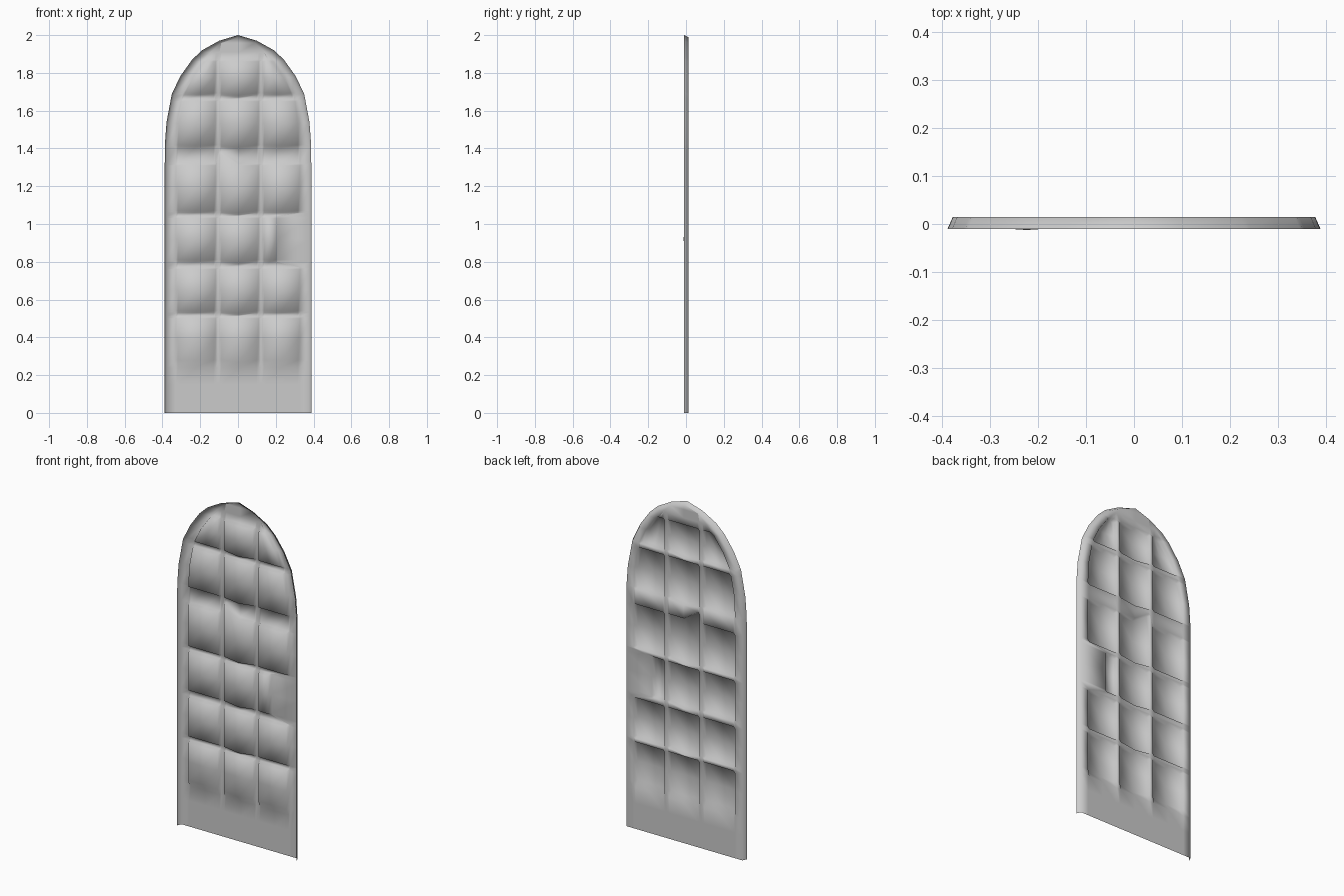
import bpy, bmesh

cube = bpy.data.objects.get("Cube")
if cube:
    bpy.data.objects.remove(cube)

BACK, FRONT, CORNER, BULGE = 0.0145, -0.0105, -0.006, -0.0108
WALL = 0.01

# Half outline of the arch as (height, half width)
ARCH = [(0, .388), (1.3, .388), (1.43, .387), (1.53, .38), (1.69, .35), (1.78, .307),
        (1.87, .243), (1.92, .19), (1.97, .10), (2.0, 0)]
# Bottom and top of each row of raised panels
ROWS = [(.28, .50), (.54, .76), (.81, 1.03), (1.07, 1.31), (1.42, 1.655), (1.70, 1.87)]


def half_width(z):
    for (z0, w0), (z1, w1) in zip(ARCH, ARCH[1:]):
        if z <= z1:
            return w0 + (w1 - w0) * (z - z0) / (z1 - z0)
    return 0


# Each level: (height, panel row or None, kind)
levels = [(0, None, "flat"), (.15, None, "flat")]
for r, (lo, hi) in enumerate(ROWS):
    foot = .04 if r == 0 else WALL
    levels += [(lo - foot, r, "base"), (lo, r, "edge"), ((lo + hi) / 2, r, "mid"),
               (hi, r, "edge"), (hi + WALL, r, "base")]
levels += [(z, None, "flat") for z in (1.92, 1.97, 2.0)]


def level_points(z, row, kind):
    """One horizontal line of points across the sheet, from right to left."""
    w = half_width(z)
    drop = .012 * max(0, (z - 1.3) / .7)
    zb = z - drop
    rim = max(0, w - .011)
    pts = [(-w, FRONT, z), (-rim, BACK, zb)]
    spans = []
    for side in (-1, 0, 1):
        if side == 0:
            spans.append((-.088, .1))
            continue
        outer = min(.318, w - .065)
        if row == 2 and side == 1:
            outer = .2
        outer = max(outer, .135)
        spans.append((-outer, -.128) if side < 0 else (.138, outer))
    for i, (a, b) in enumerate(spans):
        raised = kind in ("edge", "mid") and b - a > .02
        centre = BULGE if kind == "mid" else CORNER
        if i == 0 and row == 2 and kind == "mid":
            centre = -.0125
        ys = (CORNER, centre, CORNER) if raised else (BACK,) * 3
        xs = (a - WALL, a, (a + b) / 2, b, b + WALL)
        for k, (x, y) in enumerate(zip(xs, (BACK, *ys, BACK))):
            x = max(-rim, min(rim, x))
            # slanted top of the middle panel in the fourth row
            lift = .06 if i == 1 and k < 2 and row == 3 and z > 1.3 else 0
            # rounded foot of the middle column
            dip = .012 if i == 1 and k == 2 and kind in ("edge", "base") and z in (
                ROWS[row][0], ROWS[row][0] - WALL) else 0
            pts.append((x, y, zb + lift - dip))
    return pts + [(rim, BACK, zb), (w, FRONT, z)]


# Embossed sheet with a flared rim
bm = bmesh.new()
cache = {}


def vert(p):
    key = tuple(round(c, 4) for c in p)
    if key not in cache:
        cache[key] = bm.verts.new(p)
    return cache[key]


grid = [[vert(p) for p in level_points(*lv)] for lv in levels]
for low, high in zip(grid, grid[1:]):
    for i in range(len(low) - 1):
        ring = list(dict.fromkeys((low[i], low[i + 1], high[i + 1], high[i])))
        if len(ring) > 2 and not bm.faces.get(ring):
            bm.faces.new(ring)
for f in bm.faces:
    f.smooth = True

mesh = bpy.data.meshes.new("arched_panel")
bm.to_mesh(mesh)
bm.free()
panel = bpy.data.objects.new("arched_panel", mesh)
bpy.context.collection.objects.link(panel)

# Plain grey surface
grey = bpy.data.materials.new("plain_grey")
grey.use_nodes = True
grey.diffuse_color = (.6, .6, .6, 1)
grey.node_tree.nodes["Principled BSDF"].inputs["Base Color"].default_value = (.6, .6, .6, 1)
mesh.materials.append(grey)
